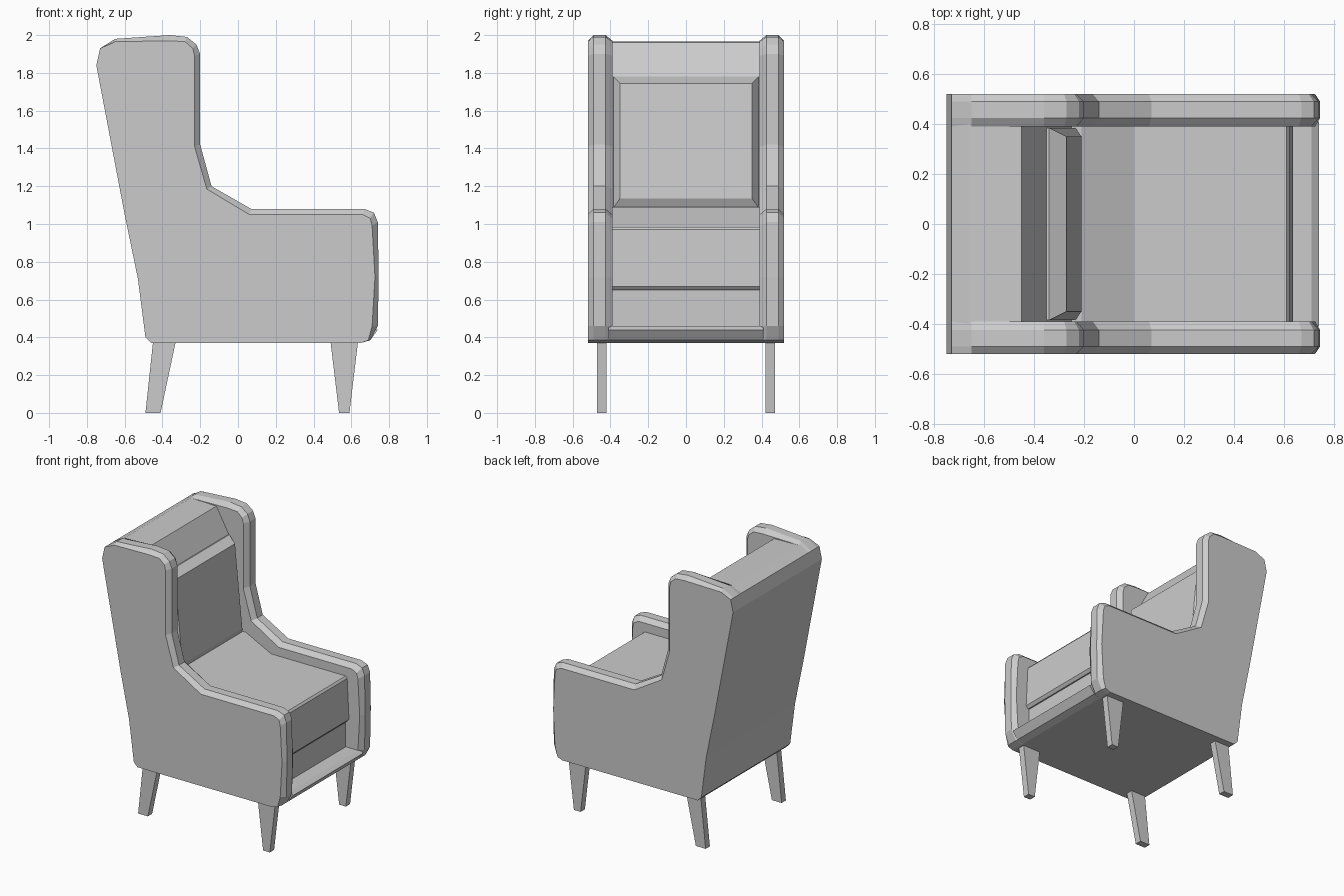
import bpy, bmesh

if "Cube" in bpy.data.objects:
    bpy.data.objects.remove(bpy.data.objects["Cube"])


def loft(name, loops, mirror=False):
    """Skin equal-length loops of (x, y, z) points, cap both ends."""
    bm = bmesh.new()
    rings = [[bm.verts.new(p) for p in loop] for loop in loops]
    for a, b in zip(rings, rings[1:]):
        n = len(a)
        for i in range(n):
            j = (i + 1) % n
            bm.faces.new((a[i], a[j], b[j], b[i]))
    bm.faces.new(rings[0])
    bm.faces.new(rings[-1])
    bmesh.ops.recalc_face_normals(bm, faces=bm.faces)
    mesh = bpy.data.meshes.new(name)
    bm.to_mesh(mesh)
    bm.free()
    obj = bpy.data.objects.new(name, mesh)
    bpy.context.collection.objects.link(obj)
    if mirror:
        m = obj.modifiers.new("Mirror", 'MIRROR')
        m.use_axis = (False, True, False)
    return obj


def at_y(profile, y):
    return [(x, y, z) for x, z in profile]


# Winged sides: outer silhouette and the inset rim that forms the piping chamfer
back_edge = [(-0.46, 0.37), (-0.49, 0.40), (-0.53, 0.71), (-0.60, 1.05),
             (-0.75, 1.84), (-0.73, 1.93)]
full = back_edge + [(-0.65, 1.98), (-0.36, 2.0), (-0.27, 1.99), (-0.22, 1.95),
                    (-0.20, 1.90), (-0.20, 1.42), (-0.14, 1.20), (0.07, 1.08),
                    (0.67, 1.08), (0.72, 1.06), (0.74, 1.01), (0.745, 0.72),
                    (0.74, 0.46), (0.70, 0.385), (0.65, 0.37)]
rim = back_edge + [(-0.65, 1.965), (-0.36, 1.97), (-0.28, 1.965), (-0.24, 1.93),
                   (-0.23, 1.89), (-0.23, 1.41), (-0.165, 1.185), (0.06, 1.05),
                   (0.66, 1.05), (0.70, 1.03), (0.71, 0.99), (0.725, 0.72),
                   (0.71, 0.46), (0.69, 0.385), (0.65, 0.37)]
loft("winged_side", [at_y(rim, 0.39), at_y(full, 0.425),
                     at_y(full, 0.49), at_y(rim, 0.52)], mirror=True)

# Upholstered body: base, front lip and backrest in one profile
body = back_edge + [(-0.66, 1.965), (-0.45, 1.96), (-0.35, 1.78), (-0.25, 1.09),
                    (-0.25, 0.65), (0.61, 0.65), (0.61, 0.46), (0.71, 0.46),
                    (0.74, 0.44), (0.70, 0.385), (0.65, 0.37)]
loft("back_and_base", [at_y(body, -0.41), at_y(body, 0.41)])

# Seat cushion with a rising rear wedge
seat = [(-0.26, 0.64), (-0.26, 1.09), (-0.21, 1.09), (0.0, 0.985), (0.61, 0.985),
        (0.622, 0.97), (0.637, 0.67), (0.62, 0.65)]
loft("seat_cushion", [at_y(seat, -0.392), at_y(seat, 0.392)])


# Back cushion with chamfered border
def panel(top, bottom, w):
    return [(top[0], -w, top[1]), (top[0], w, top[1]),
            (bottom[0], w, bottom[1]), (bottom[0], -w, bottom[1])]


loft("back_cushion", [panel((-0.39, 1.77), (-0.29, 1.085), 0.385),
                      panel((-0.34, 1.78), (-0.235, 1.085), 0.385),
                      panel((-0.27, 1.745), (-0.21, 1.135), 0.35)])


# Tapered legs
def leg(name, top, foot):
    def ring(xs, z):
        return [(xs[0], 0.42, z), (xs[1], 0.42, z), (xs[1], 0.47, z), (xs[0], 0.47, z)]
    loft(name, [ring(foot, 0), ring(top, 0.375)], mirror=True)


leg("front_leg", (0.49, 0.635), (0.535, 0.59))
leg("rear_leg", (-0.45, -0.33), (-0.49, -0.41))
